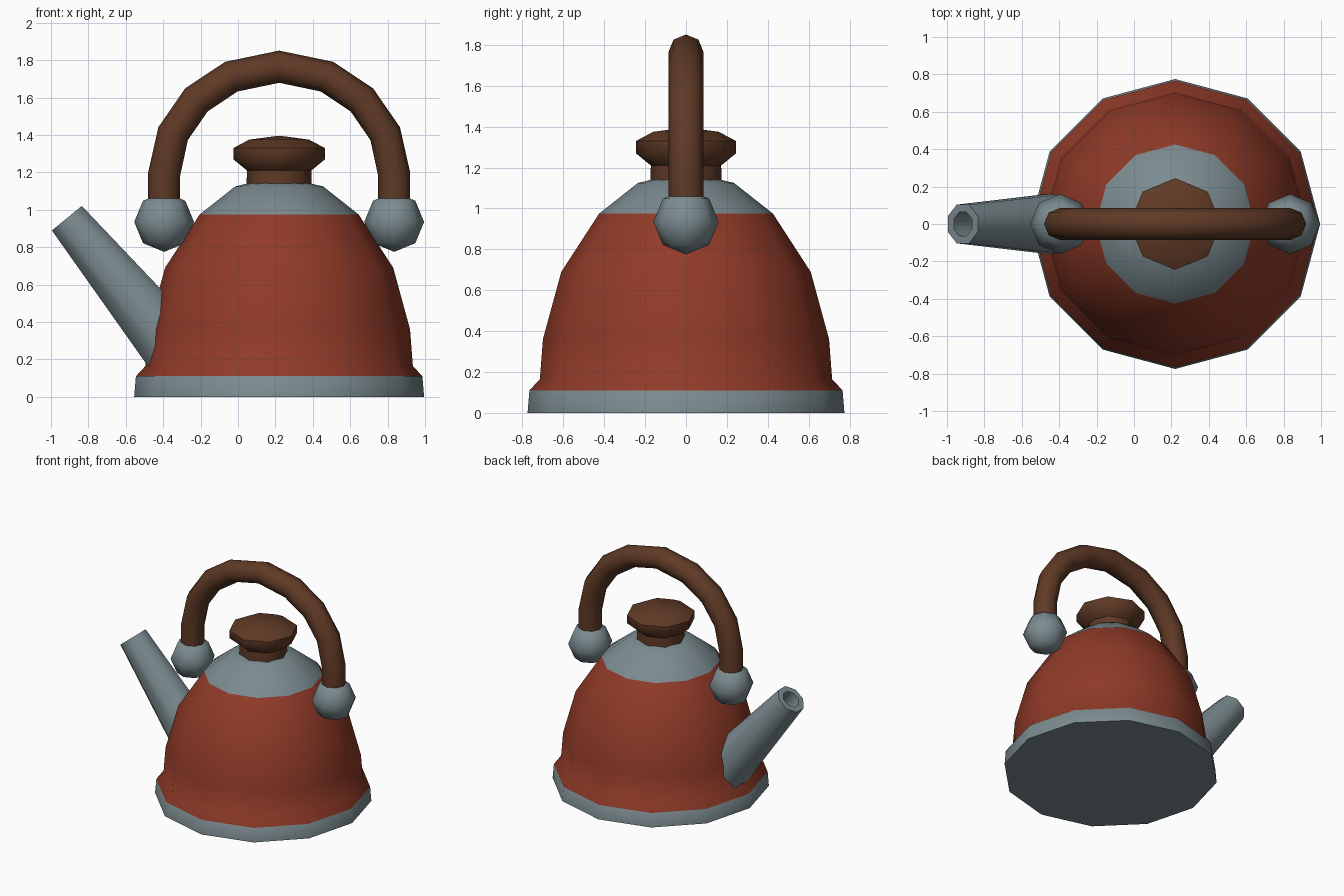
import bpy, bmesh, math
from mathutils import Vector

if "Cube" in bpy.data.objects:
    bpy.data.objects.remove(bpy.data.objects["Cube"])

CX = 0.22  # axis of the kettle body


def material(name, rgb):
    m = bpy.data.materials.new(name)
    m.diffuse_color = (*rgb, 1)
    m.use_nodes = True
    m.node_tree.nodes["Principled BSDF"].inputs["Base Color"].default_value = m.diffuse_color
    return m


RED = material("red enamel", (0.28, 0.043, 0.021))
STEEL = material("grey steel", (0.20, 0.26, 0.28))
WOOD = material("brown wood", (0.115, 0.042, 0.019))


def finish(bm, name, mats, angle):
    bmesh.ops.remove_doubles(bm, verts=bm.verts, dist=1e-5)
    bmesh.ops.recalc_face_normals(bm, faces=bm.faces)
    me = bpy.data.meshes.new(name)
    bm.to_mesh(me)
    bm.free()
    ob = bpy.data.objects.new(name, me)
    bpy.context.collection.objects.link(ob)
    for m in mats:
        me.materials.append(m)
    bpy.ops.object.select_all(action='DESELECT')
    ob.select_set(True)
    bpy.context.view_layer.objects.active = ob
    bpy.ops.object.shade_smooth_by_angle(angle=math.radians(angle))
    return ob


def loft(name, stations, sides, mats, angle=50, turn=0.0, rule=None):
    """Skin rings lying across the xz plane: each station is (centre, radius, direction)."""
    bm = bmesh.new()
    rings = []
    for c, r, d in stations:
        d = Vector(d).normalized()
        side = Vector((0, 1, 0))
        up = side.cross(d)
        ring = []
        for i in range(sides):
            a = 2 * math.pi * (i + turn) / sides
            ring.append(bm.verts.new(Vector(c) + r * (math.cos(a) * up + math.sin(a) * side)))
        rings.append(ring)
    for a, b in zip(rings, rings[1:]):
        for i in range(sides):
            j = (i + 1) % sides
            bm.faces.new((a[i], a[j], b[j], b[i]))
    bm.faces.new(rings[0])
    bm.faces.new(rings[-1])
    if rule:
        for f in bm.faces:
            f.material_index = rule(f.calc_center_median())
    return finish(bm, name, mats, angle)


def lathe(name, profile, sides, mats, **kw):
    return loft(name, [((CX, 0, z), r, (0, 0, 1)) for r, z in profile], sides, mats, **kw)


# Body: steel foot and shoulder, red enamel between
lathe("kettle_body",
      [(0.775, 0), (0.766, 0.11), (0.715, 0.165), (0.70, 0.36), (0.61, 0.69),
       (0.425, 0.975), (0.235, 1.125), (0.13, 1.15)],
      12, [RED, STEEL], angle=40,
      rule=lambda c: 1 if c.z < 0.11 or c.z > 0.975 else 0)

# Lid knob
lathe("lid_knob",
      [(0.175, 1.12), (0.172, 1.21), (0.245, 1.27), (0.245, 1.33), (0.16, 1.375), (0.01, 1.395)],
      8, [WOOD])

# Arched handle: half the arc is listed, the other half mirrored
half = [(0.615, 1.0), (0.615, 1.19), (0.567, 1.407), (0.442, 1.588), (0.255, 1.712)]
path = ([Vector((CX - x, 0, z)) for x, z in half] + [Vector((CX, 0, 1.765))]
        + [Vector((CX + x, 0, z)) for x, z in reversed(half)])
stations = []
for i, p in enumerate(path):
    before = (p - path[i - 1]).normalized() if i else Vector((0, 0, 1))
    after = (path[i + 1] - p).normalized() if i < len(path) - 1 else Vector((0, 0, -1))
    stations.append((p, 0.086, before + after))
loft("handle", stations, 8, [WOOD])

# Ball mounts at the handle ends
for label, s in (("left", -1), ("right", 1)):
    bm = bmesh.new()
    bmesh.ops.create_uvsphere(bm, u_segments=8, v_segments=4, radius=0.16)
    bmesh.ops.translate(bm, verts=bm.verts, vec=(CX + s * 0.615, 0, 0.935))
    finish(bm, label + "_handle_mount", [STEEL], 60)

# Tapered spout with a sunken mouth
axis = Vector((0.635, 0, -0.773))
tip = Vector((-0.915, 0, 0.955))
loft("spout",
     [(tip + axis * 0.9, 0.182, axis), (tip, 0.112, axis),
      (tip, 0.068, axis), (tip + axis * 0.2, 0.068, axis)],
     8, [STEEL], turn=0.5)
